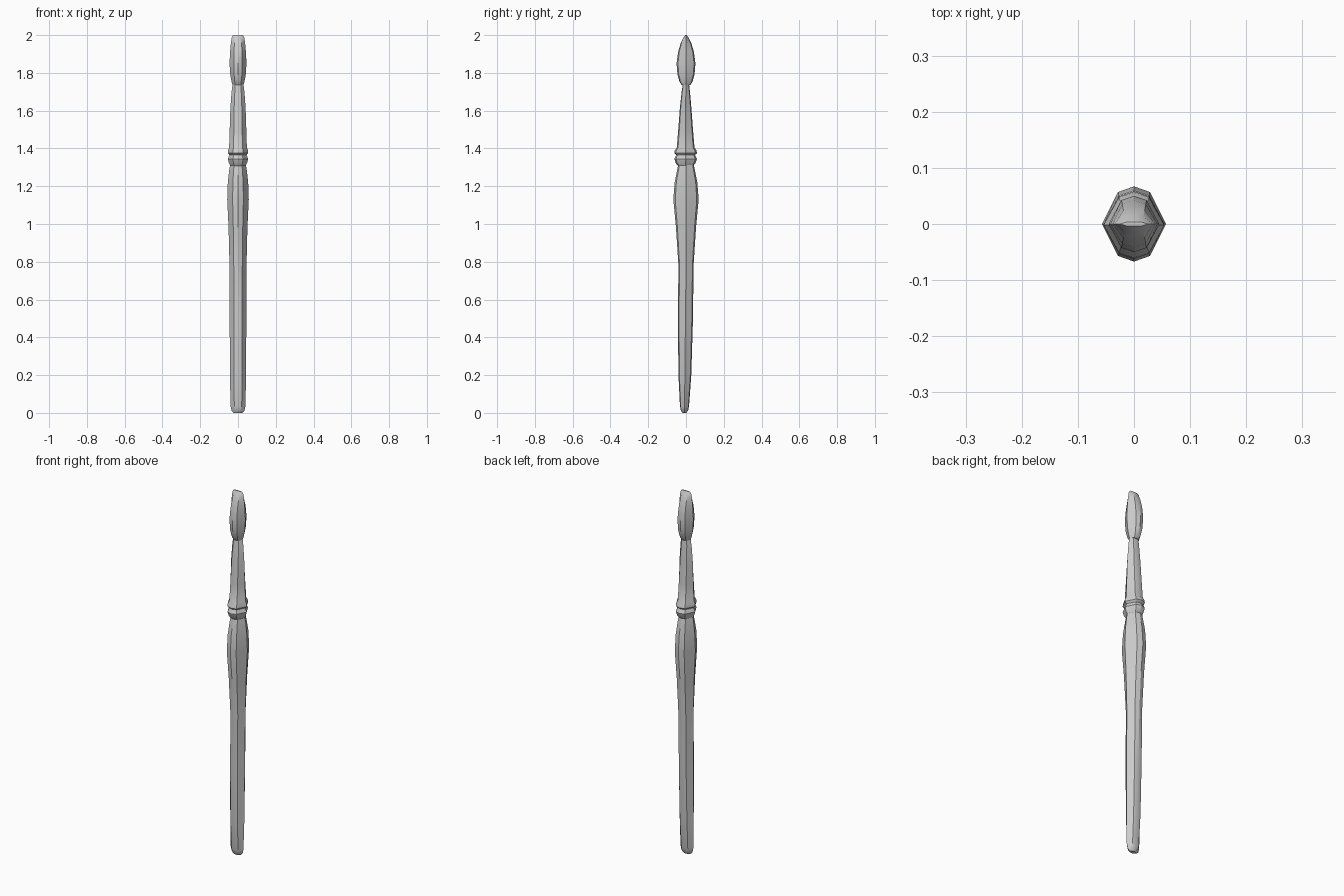
import bpy, bmesh, math

# Flattened octagon cross-section, as fractions of half width and half depth
SECTION = [(1, 0), (.5, .85), (0, 1), (-.5, .85),
           (-1, 0), (-.5, -.85), (0, -1), (.5, -.85)]


def loft(name, rings):
    """Skin rings of (z, half width x, half depth y, y offset)."""
    bm = bmesh.new()
    loops = [[bm.verts.new((sx * hx, sy * hy + oy, z)) for sx, sy in SECTION]
             for z, hx, hy, oy in rings]
    for a, b in zip(loops, loops[1:]):
        for i in range(8):
            j = (i + 1) % 8
            bm.faces.new((a[i], a[j], b[j], b[i]))
    bm.faces.new(loops[0][::-1])
    bm.faces.new(loops[-1])
    bmesh.ops.recalc_face_normals(bm, faces=bm.faces)
    mesh = bpy.data.meshes.new(name)
    bm.to_mesh(mesh)
    bm.free()
    ob = bpy.data.objects.new(name, mesh)
    bpy.context.collection.objects.link(ob)
    bpy.ops.object.select_all(action='DESELECT')
    ob.select_set(True)
    bpy.context.view_layer.objects.active = ob
    bpy.ops.object.shade_smooth_by_angle(angle=math.radians(30))
    return ob


# Wooden handle: chisel-like foot, slim shaft, swollen grip
loft("handle", [
    (0.0, .022, .010, -.008), (.012, .034, .019, -.008), (.035, .039, .024, -.008),
    (.20, .043, .034, -.006), (.50, .044, .040, -.003), (.78, .045, .040, 0),
    (.98, .050, .053, 0), (1.13, .057, .067, 0), (1.22, .054, .060, 0),
    (1.29, .046, .046, 0), (1.32, .040, .040, 0)])

# Metal ferrule: two raised beads, then a taper that pinches the bristles
loft("ferrule", [
    (1.308, .040, .041, -.002), (1.322, .048, .052, -.002), (1.345, .054, .060, -.002),
    (1.365, .045, .049, -.002), (1.375, .054, .060, -.002), (1.388, .054, .058, -.002),
    (1.405, .047, .047, -.002), (1.50, .044, .039, -.002), (1.62, .040, .030, -.002),
    (1.70, .034, .022, -.001), (1.745, .028, .016, 0)])

# Bristle head: full belly closing to a flat edge
loft("bristles", [
    (1.735, .028, .022, 0), (1.752, .034, .034, 0), (1.79, .041, .045, 0),
    (1.85, .045, .050, 0), (1.91, .042, .042, 0), (1.955, .038, .029, 0),
    (1.985, .034, .015, 0), (2.0, .026, .004, 0)])
